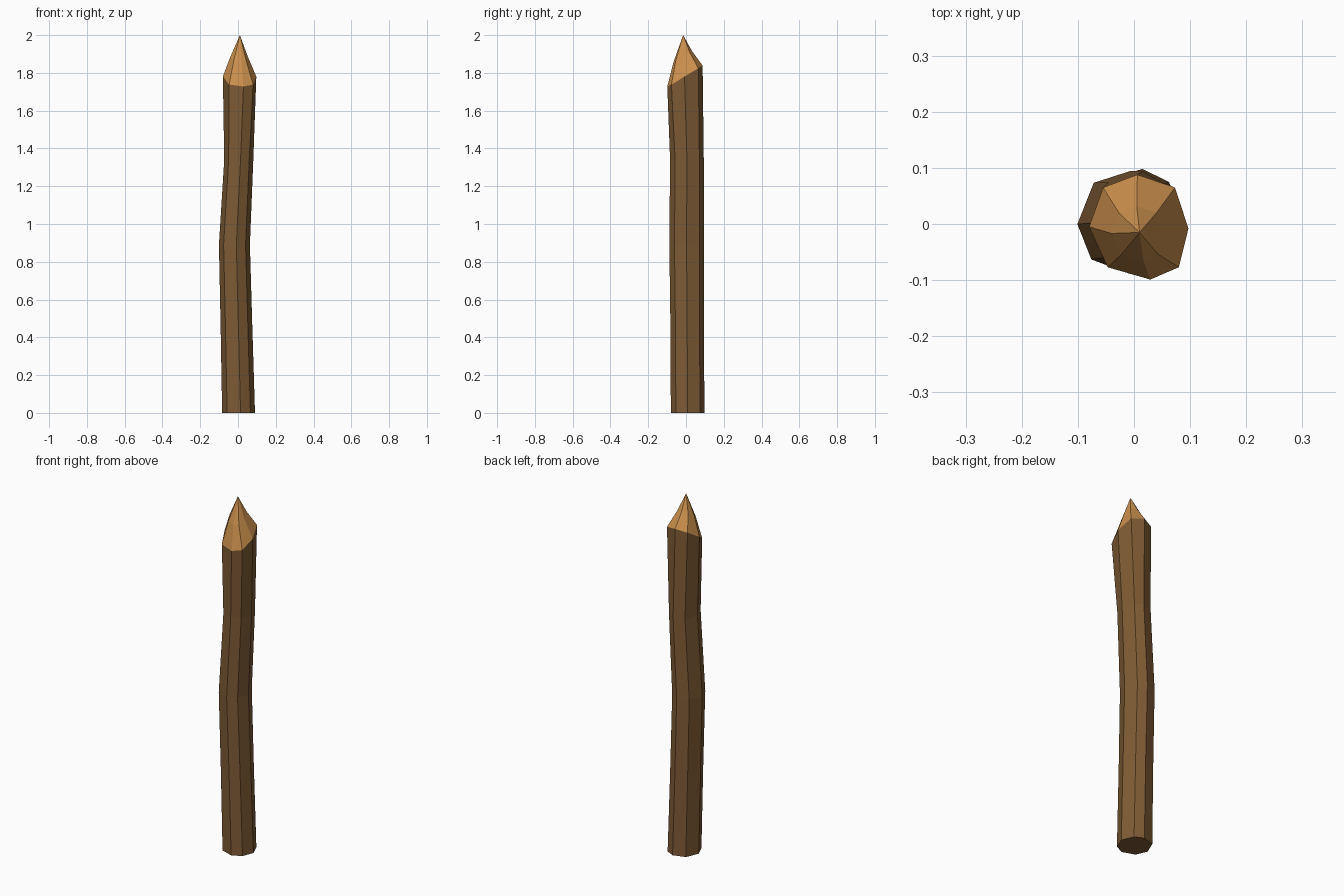
import bpy, bmesh
from math import cos, sin, radians
from mathutils import Vector

if "Cube" in bpy.data.objects:
    bpy.data.objects.remove(bpy.data.objects["Cube"])


def material(name, color):
    m = bpy.data.materials.new(name)
    m.diffuse_color = (*color, 1)
    m.use_nodes = True
    m.node_tree.nodes["Principled BSDF"].inputs["Base Color"].default_value = m.diffuse_color
    return m


# Crooked eight-sided shaft: (z, centre x, centre y, radius x, radius y)
ANGLES = [0, 47, 82, 130, 182, 226, 277, 316]
SHAFT = [(0.0, 0.003, 0.009, 0.087, 0.090),
         (0.45, -0.008, 0.006, 0.084, 0.089),
         (0.89, -0.019, 0.003, 0.082, 0.092),
         (1.34, 0.004, 0.005, 0.077, 0.090)]
rings = [[Vector((cx + rx * cos(radians(a)), cy + ry * sin(radians(a)), z))
          for a in ANGLES] for z, cx, cy, rx, ry in SHAFT]

# Slanted rim where the bark ends, then the uneven carved point
RIM = [(0.097, -0.008), (0.073, 0.065), (0.006, 0.088), (-0.055, 0.065),
       (-0.080, -0.005), (-0.047, -0.077), (0.029, -0.099), (0.080, -0.077)]
rim = [Vector((x, y, 1.785 + 0.61 * y if y > -0.09 else 1.728)) for x, y in RIM]
apex = Vector((0.01, -0.015, 2.0))
carve = [p.lerp(apex, 0.48) + Vector((-0.003, -0.007, 0)) for p in rim]
rings += [rim, carve]

bm = bmesh.new()
loops = [[bm.verts.new(p) for p in ring] for ring in rings]
n = len(ANGLES)
bm.faces.new(loops[0][::-1])
for k, (lo, hi) in enumerate(zip(loops, loops[1:])):
    for i in range(n):
        j = (i + 1) % n
        f = bm.faces.new((lo[i], lo[j], hi[j], hi[i]))
        f.material_index = int(k >= len(SHAFT))
tip = bm.verts.new(apex)
for i in range(n):
    bm.faces.new((loops[-1][i], loops[-1][(i + 1) % n], tip)).material_index = 1
bmesh.ops.recalc_face_normals(bm, faces=bm.faces)

mesh = bpy.data.meshes.new("wooden_stake")
bm.to_mesh(mesh)
bm.free()
mesh.materials.append(material("bark", (0.21, 0.105, 0.035)))
mesh.materials.append(material("cut_wood", (0.60, 0.28, 0.075)))
stake = bpy.data.objects.new("wooden_stake", mesh)
bpy.context.collection.objects.link(stake)
